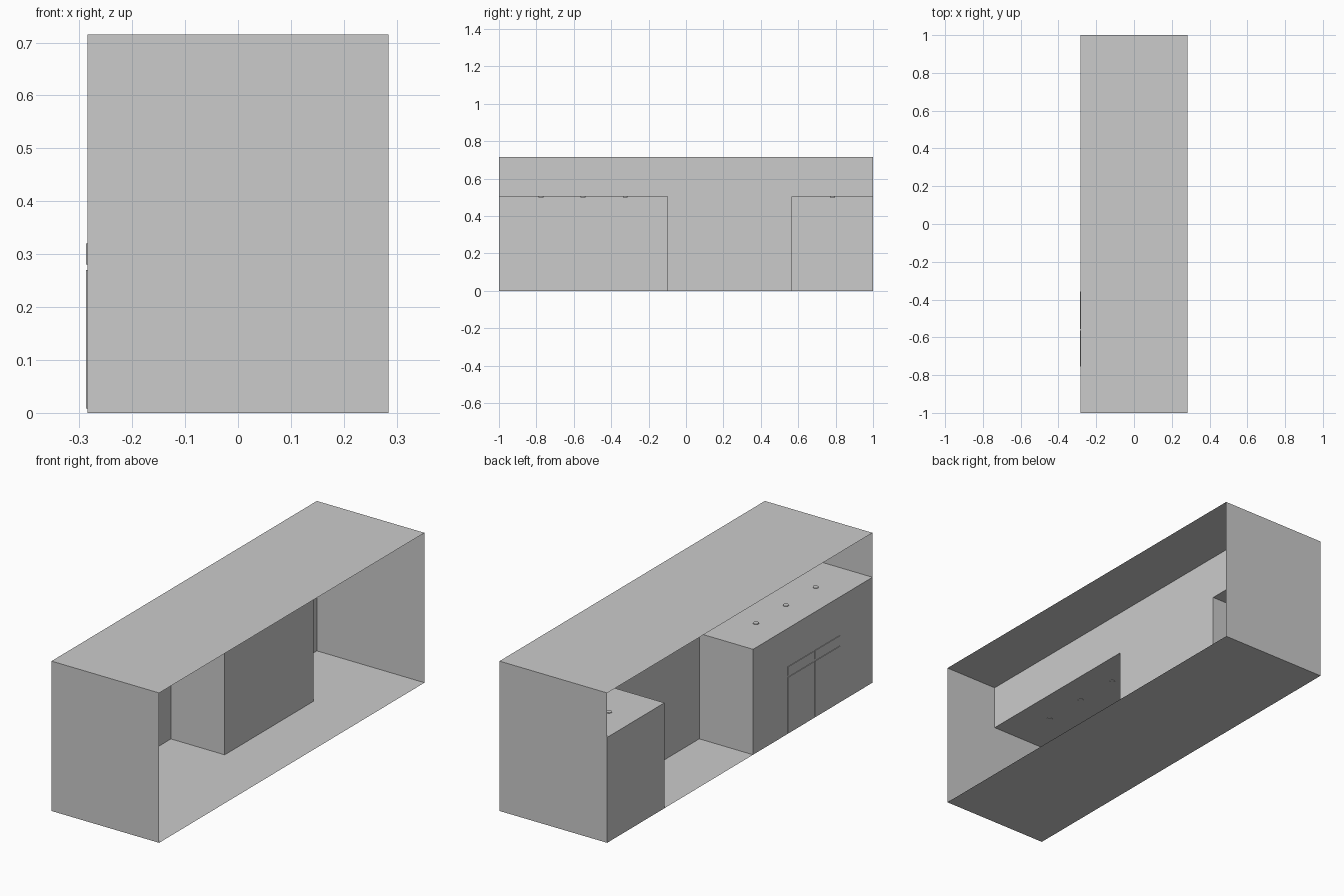
import bpy, bmesh
from mathutils import Matrix, Vector

if "Cube" in bpy.data.objects:
    bpy.data.objects.remove(bpy.data.objects["Cube"])

HX, H, HC = 0.284, 0.715, 0.503      # half width, total height, counter height
Y1, Y2 = -0.10, 0.568                # alcove limits between the counters
T = 0.003                            # cabinet front thickness


def panel(name, pts):
    """Flat single-sheet panel from a corner loop."""
    mesh = bpy.data.meshes.new(name)
    mesh.from_pydata(pts, [], [list(range(len(pts)))])
    ob = bpy.data.objects.new(name, mesh)
    bpy.context.collection.objects.link(ob)
    return ob


def sheet_x(name, x, y0, y1, z0, z1):
    return panel(name, [(x, y0, z0), (x, y1, z0), (x, y1, z1), (x, y0, z1)])


def sheet_y(name, y, x0, x1, z0, z1):
    return panel(name, [(x0, y, z0), (x1, y, z0), (x1, y, z1), (x0, y, z1)])


def sheet_z(name, z, x0, x1, y0, y1):
    return panel(name, [(x0, y0, z), (x1, y0, z), (x1, y1, z), (x0, y1, z)])


def solid(name, build):
    bm = bmesh.new()
    build(bm)
    mesh = bpy.data.meshes.new(name)
    bm.to_mesh(mesh)
    bm.free()
    bpy.context.collection.objects.link(bpy.data.objects.new(name, mesh))


def box(name, lo, hi):
    lo, hi = Vector(lo), Vector(hi)
    m = Matrix.Translation((lo + hi) / 2) @ Matrix.Diagonal((*(hi - lo), 1))
    solid(name, lambda bm: bmesh.ops.create_cube(bm, size=1, matrix=m))


# Outer shell, open on both long sides
sheet_z("floor", 0, -HX, HX, -1, 1)
sheet_z("roof", H, -HX, HX, -1, 1)
sheet_y("front_end_wall", -1, -HX, HX, 0, H)
panel("back_end_wall", [(-HX, 1, 0), (HX, 1, 0), (HX, 1, H), (0, 1, H),
                        (0, 1, HC), (-HX, 1, HC)])
sheet_y("back_end_screen", 1, -HX, 0, HC, H)

# Central wall: full length above the counters, full height in the alcove
panel("central_wall", [(0, -1, HC), (0, Y1, HC), (0, Y1, 0), (0, Y2, 0),
                       (0, Y2, HC), (0, 1, HC), (0, 1, H), (0, -1, H)])

# Counters either side of the alcove, with small round fittings in the tops
for label, y0, y1, side, count in (("long", -1, Y1, Y1, 3), ("short", Y2, 1, Y2, 1)):
    sheet_x(label + "_counter_front", -HX, y0, y1, 0, HC)
    sheet_z(label + "_counter_top", HC, -HX, 0, y0, y1)
    sheet_y(label + "_counter_side", side, -HX, 0, 0, HC)
    for i in range(count):
        y = y0 + (y1 - y0) * (i + 1) / (count + 1)
        m = Matrix.Translation((-HX / 2, y, HC))
        solid(label + "_counter_fitting", lambda bm: bmesh.ops.create_cone(
            bm, cap_ends=True, segments=16, radius1=0.013, radius2=0.013,
            depth=0.006, matrix=m))

# Cabinet doors and drawers on the long counter
for y0, y1 in ((-0.755, -0.563), (-0.555, -0.358)):
    box("cabinet_door", (-HX - T, y0, 0.008), (-HX, y1, 0.27))
    box("drawer_front", (-HX - T, y0, 0.28), (-HX, y1, 0.32))
